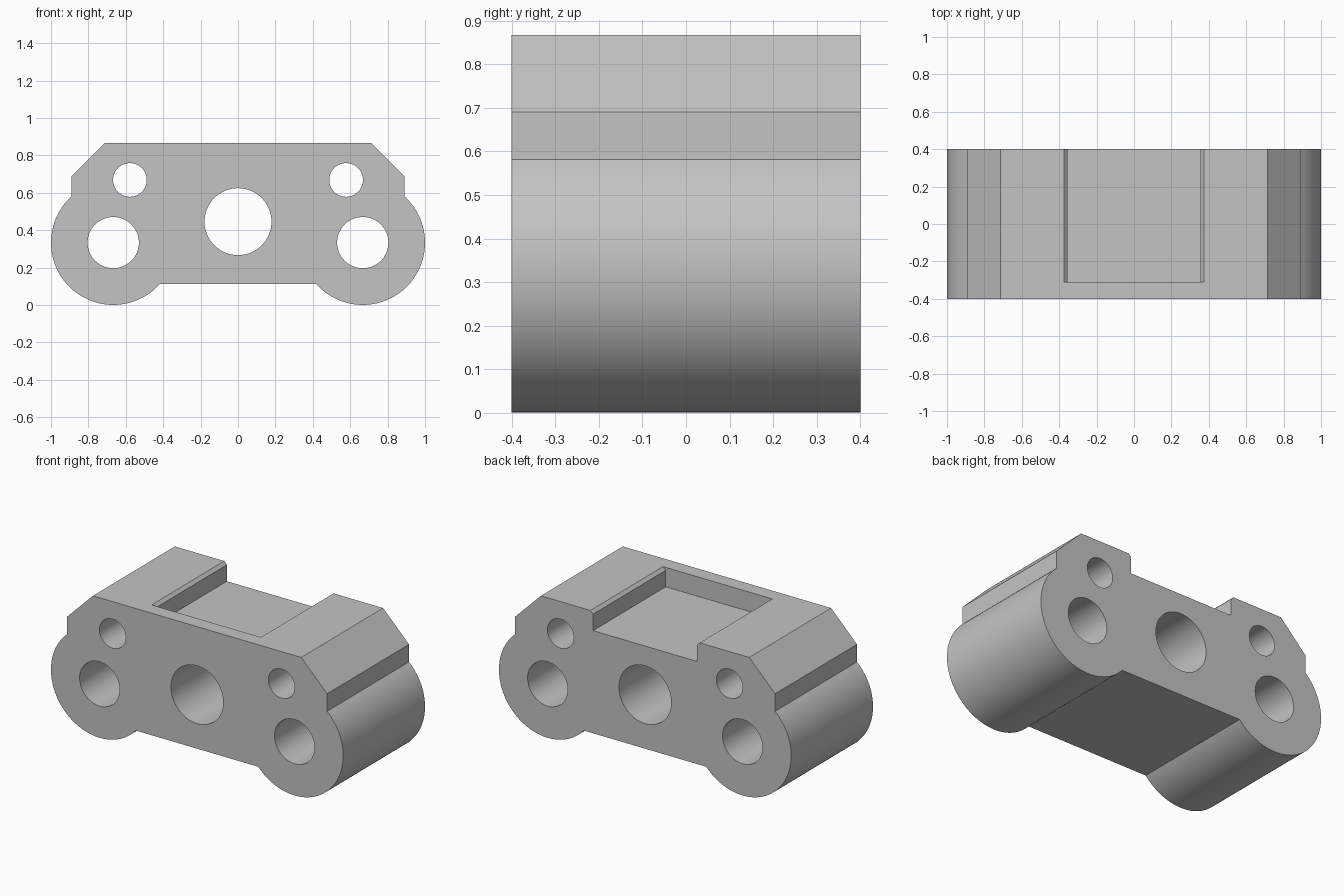
import bpy
import bmesh
from math import atan2, cos, pi, radians, sin

cube = bpy.data.objects.get("Cube")
if cube:
    bpy.data.objects.remove(cube, do_unlink=True)

grey = bpy.data.materials.new("light_grey")
grey.use_nodes = True
colour = (0.55, 0.55, 0.55, 1)
grey.diffuse_color = colour
grey.node_tree.nodes["Principled BSDF"].inputs["Base Color"].default_value = colour

HALF_DEPTH = 0.4
TOP, UNDERSIDE, SIDE = 0.867, 0.112, 0.89
LOBE_X, LOBE_Z, LOBE_R = 0.667, 0.334, 0.333


def arc(cx, cz, r, start, end, steps):
    """Points along an arc in the front plane, both ends included."""
    return [(cx + r * cos(start + (end - start) * i / steps),
             cz + r * sin(start + (end - start) * i / steps))
            for i in range(steps + 1)]


def prism(name, points, y0, y1):
    """Extrude a front-plane outline along y."""
    bm = bmesh.new()
    face = bm.faces.new([bm.verts.new((x, y0, z)) for x, z in points])
    result = bmesh.ops.extrude_face_region(bm, geom=[face])
    verts = [v for v in result["geom"] if isinstance(v, bmesh.types.BMVert)]
    bmesh.ops.translate(bm, verts=verts, vec=(0, y1 - y0, 0))
    bmesh.ops.recalc_face_normals(bm, faces=bm.faces)
    mesh = bpy.data.meshes.new(name)
    bm.to_mesh(mesh)
    bm.free()
    mesh.materials.append(grey)
    obj = bpy.data.objects.new(name, mesh)
    bpy.context.collection.objects.link(obj)
    return obj


def cut(target, cutter):
    """Subtract a cutter and discard it."""
    cutter.hide_render = True
    mod = target.modifiers.new("cut", "BOOLEAN")
    mod.operation = "DIFFERENCE"
    mod.solver = "EXACT"
    mod.object = cutter
    bpy.context.view_layer.objects.active = target
    bpy.ops.object.modifier_apply(modifier=mod.name)
    bpy.data.objects.remove(cutter, do_unlink=True)


# Body: one half of the outline from the underside up, then mirrored
drop = UNDERSIDE - LOBE_Z
start = atan2(drop, -(LOBE_R ** 2 - drop ** 2) ** 0.5)
reach = SIDE - LOBE_X
end = atan2((LOBE_R ** 2 - reach ** 2) ** 0.5, reach)
half = arc(LOBE_X, LOBE_Z, LOBE_R, start, end, 64)
half += [(SIDE, 0.69), (0.713, TOP)]
outline = half + [(-x, z) for x, z in reversed(half)]
body = prism("mounting_block", outline, -HALF_DEPTH, HALF_DEPTH)

# Through holes: centre bore, lobe bores and small upper bores
holes = [(0, 0.446, 0.179)]
for side in (-1, 1):
    holes += [(side * LOBE_X, LOBE_Z, 0.137), (side * 0.578, 0.669, 0.09)]
for x, z, r in holes:
    ring = arc(x, z, r, 0, 2 * pi, 64)[:-1]
    cut(body, prism("bore_cutter", ring, -0.6, 0.6))

# Top pocket, open at the back, with chamfered side edges
edge, bevel, floor, above = 0.374, 0.018, TOP - 0.12, 0.1
right = [(edge - bevel, floor), (edge - bevel, TOP - bevel),
         (edge, TOP), (edge, TOP + above)]
pocket = right + [(-x, z) for x, z in reversed(right)]
cut(body, prism("pocket_cutter", pocket, -0.31, 0.6))

# Smooth round walls, keep hard edges sharp
bpy.ops.object.select_all(action="DESELECT")
body.select_set(True)
bpy.context.view_layer.objects.active = body
bpy.ops.object.shade_smooth_by_angle(angle=radians(30))
